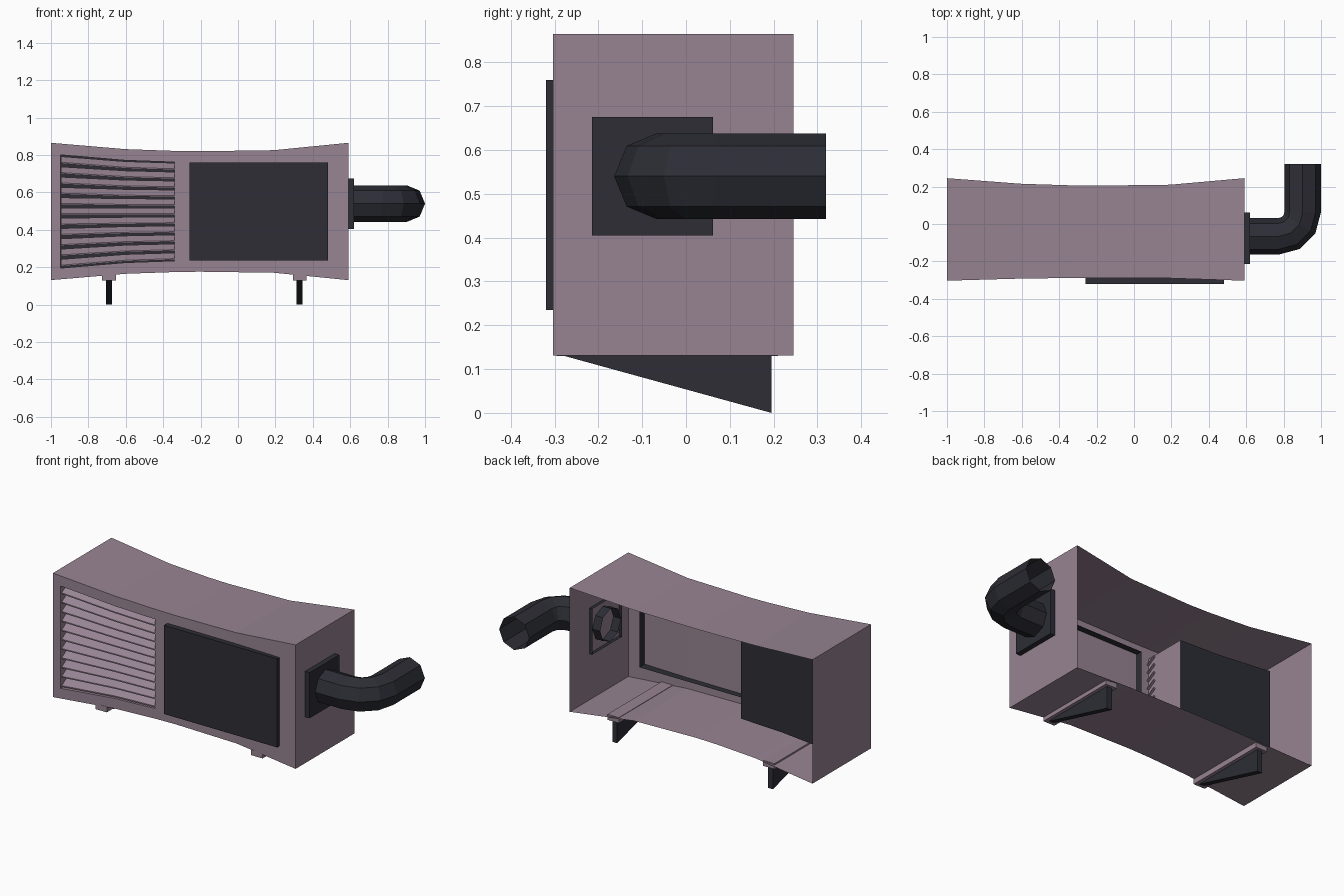
import bpy, bmesh, math
from mathutils import Vector

if "Cube" in bpy.data.objects:
    bpy.data.objects.remove(bpy.data.objects["Cube"])


def material(name, rgb):
    m = bpy.data.materials.new(name)
    m.diffuse_color = (*rgb, 1)
    m.use_nodes = True
    m.node_tree.nodes["Principled BSDF"].inputs["Base Color"].default_value = m.diffuse_color
    return m


MAUVE = material("dusty mauve", (0.31, 0.23, 0.29))
DARK = material("dark slate", (0.026, 0.027, 0.036))


def make(name, verts, faces, mats, dark_faces=(), recalc=True):
    me = bpy.data.meshes.new(name)
    me.from_pydata(verts, [], faces)
    for m in mats:
        me.materials.append(m)
    for i in dark_faces:
        me.polygons[i].material_index = 1
    if recalc:
        bm = bmesh.new()
        bm.from_mesh(me)
        bmesh.ops.recalc_face_normals(bm, faces=bm.faces)
        bm.to_mesh(me)
        bm.free()
    ob = bpy.data.objects.new(name, me)
    bpy.context.collection.objects.link(ob)
    return ob


def box(name, x, y, z, mat, skip=()):
    # corner index = 4*ix + 2*iy + iz; open sides are listed in skip
    v = [(a, b, c) for a in x for b in y for c in z]
    f = {"-x": (0, 1, 3, 2), "+x": (4, 6, 7, 5), "-y": (0, 4, 5, 1),
         "+y": (2, 3, 7, 6), "-z": (0, 2, 6, 4), "+z": (1, 5, 7, 3)}
    return make(name, v, [q for k, q in f.items() if k not in skip], [mat], recalc=False)


def pinch(x):
    # 0 at the ends, 1 in the middle, in four straight segments
    t = min(abs((x + 0.205) / 0.795), 1)
    return 1 - t / 2 * 0.5 if t <= 0.5 else 0.75 - (t - 0.5) * 1.5


def half_height(x):
    return 0.367 - 0.045 * pinch(x)


def front_y(x):
    return -0.303 + 0.015 * pinch(x)


CZ = 0.498
L0, L1, DEPTH = -0.95, -0.34, -0.03

# Casing: thin shell, open at the back, with a deep vent recess in the front
xs = [-1, L0, -0.6025, L1, -0.205, 0.1925, 0.59]
verts, faces, dark = [], [], []
for x in xs:
    h, yf, yb = half_height(x), front_y(x), 0.245 - 0.04 * pinch(x)
    verts += [(x, yb, CZ - h), (x, yf, CZ - h), (x, yf, CZ - h + 0.06),
              (x, yf, CZ + h - 0.06), (x, yf, CZ + h), (x, yb, CZ + h)]
for i in range(len(xs) - 1):
    for j in range(5):
        if not (j == 2 and i in (1, 2)):
            a = 6 * i + j
            faces.append((a, a + 6, a + 7, a + 1))
faces += [tuple(range(5, -1, -1)), tuple(range(36, 42))]
# recess walls and dark recess back
base = len(verts)
for i in (1, 2, 3):
    for j in (2, 3):
        v = verts[6 * i + j]
        verts.append((v[0], DEPTH, v[2]))
for k, i in enumerate((1, 2)):
    a, b = 6 * i, base + 2 * k
    faces += [(a + 2, a + 8, b + 2, b), (a + 3, b + 1, b + 3, a + 9)]
    dark.append(len(faces))
    faces.append((b, b + 2, b + 3, b + 1))
faces += [(8, base, base + 1, 9), (20, 21, base + 5, base + 4)]
make("casing", verts, faces, [MAUVE, DARK], dark)

# Vent slats: tilted thin blades that follow the pinched casing
N = 11
for k in range(N):
    f = (k + 0.5) / N * 2 - 1
    v = []
    for x in (L0 + 0.004, -0.6025, L1 + 0.012):
        zc = CZ + f * (half_height(x) - 0.06)
        y = front_y(x) + 0.004
        v += [(x, y, zc - 0.019), (x, y, zc - 0.012),
              (x, y + 0.05, zc + 0.019), (x, y + 0.05, zc + 0.012)]
    q = [(0, 1, 2, 3), (8, 9, 10, 11)]
    for s in (0, 4):
        q += [(s + j, s + (j + 1) % 4, s + 4 + (j + 1) % 4, s + 4 + j) for j in range(4)]
    make(f"vent_slat_{k + 1}", v, q, [MAUVE])

# Front access panel, a tray pushed through the front wall
box("front_panel", (-0.26, 0.48), (-0.32, -0.25), (0.235, 0.76), DARK, skip=("+y",))

# Pipe flange on the right side
box("pipe_flange", (0.57, 0.62), (-0.215, 0.062), (0.405, 0.675), DARK, skip=("-x",))

# Eight-sided elbow pipe, open at both ends
R, PR, PY, PZ = 0.13, 0.098, -0.066, 0.54
BX = 0.902 - R
path = [(0.54, PY, 0)]
for k in range(4):
    t = math.radians(30 * k)
    path.append((BX + R * math.sin(t), PY + R - R * math.cos(t), t))
path.append((0.902, 0.32, math.pi / 2))
verts, faces = [], []
for x, y, t in path:
    side = Vector((math.sin(t), -math.cos(t), 0))
    for j in range(8):
        a = j * math.pi / 4
        verts.append(Vector((x, y, PZ)) + side * PR * math.cos(a)
                     + Vector((0, 0, PR * math.sin(a))))
for i in range(len(path) - 1):
    for j in range(8):
        a, b = 8 * i + j, 8 * i + (j + 1) % 8
        faces.append((a, b, b + 8, a + 8))
make("elbow_pipe", verts, faces, [DARK])

# Mounting feet: a flat strip with a triangular bracket under it
for side, x in (("left", -0.69), ("right", 0.33)):
    box(f"{side}_mount_strip", (x - 0.037, x + 0.037), (-0.295, 0.21), (0.13, 0.163), MAUVE)
    tri = [(-0.285, 0.132), (0.195, 0.132), (0.195, 0.0)]
    v = [(x + s, y, z) for s in (-0.016, 0.016) for y, z in tri]
    make(f"{side}_bracket", v, [(0, 1, 2), (5, 4, 3), (0, 3, 4, 1), (1, 4, 5, 2),
                                (2, 5, 3, 0)], [DARK])
